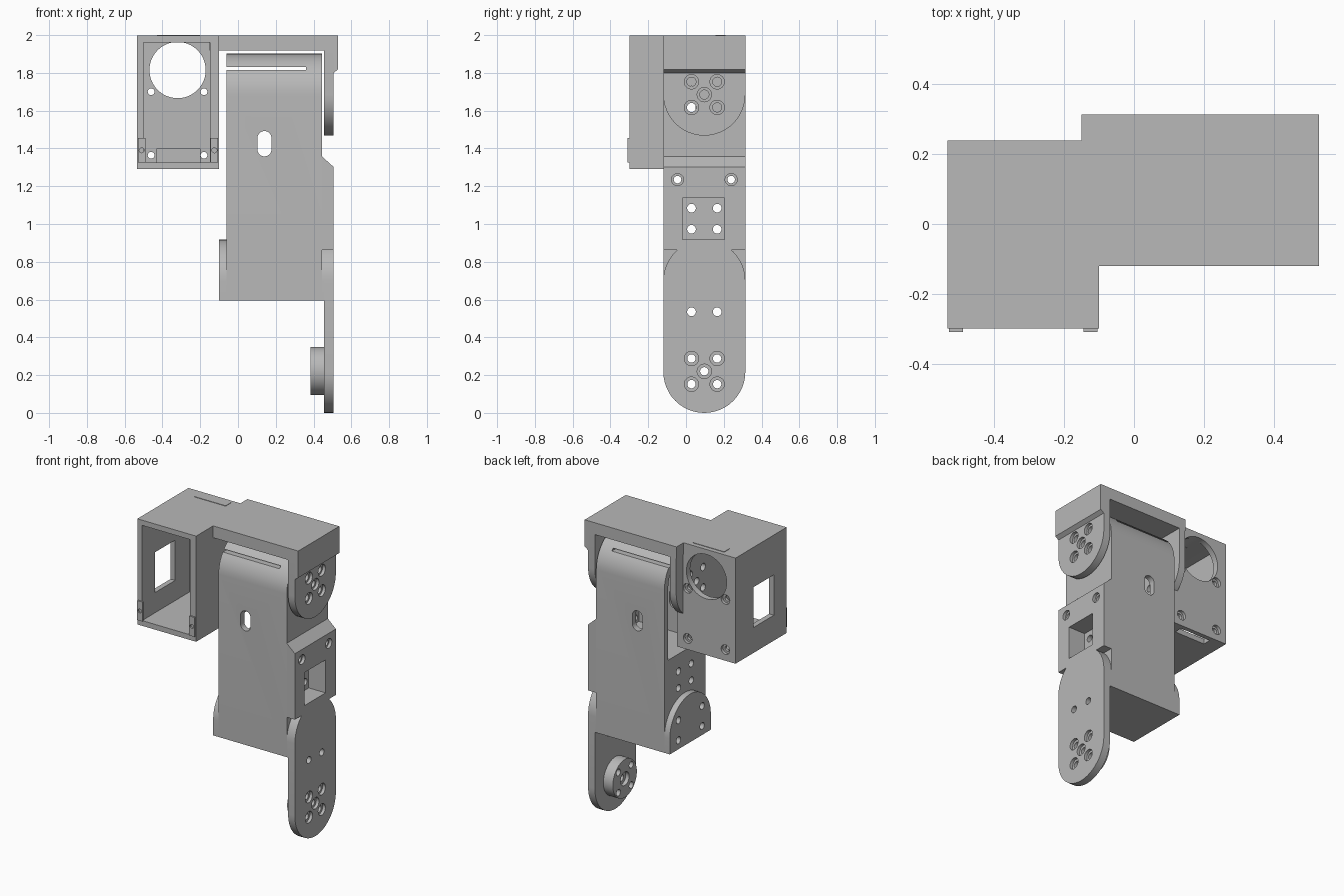
import bpy, bmesh, math

if "Cube" in bpy.data.objects:
    bpy.data.objects.remove(bpy.data.objects["Cube"])

grey = bpy.data.materials.new("plain_grey")
grey.use_nodes = True
grey.diffuse_color = (0.48, 0.48, 0.48, 1)
grey.node_tree.nodes["Principled BSDF"].inputs["Base Color"].default_value = grey.diffuse_color

YC, R = 0.097, 0.217            # joint axis and arm radius
TOP = 1.997
UPPER, KNEE, LOWER = 1.685, 0.70, 0.22


def rect(u0, u1, v0, v1):
    return [(u0, v0), (u1, v0), (u1, v1), (u0, v1)]


def arc(u, v, r, a0, a1, n=24):
    return [(u + r * math.cos(math.radians(a0 + (a1 - a0) * i / n)),
             v + r * math.sin(math.radians(a0 + (a1 - a0) * i / n))) for i in range(n + 1)]


def circle(u, v, r, n=32):
    return arc(u, v, r, 0, 360, n)[:-1]


def stadium(u, v0, v1, r):
    return arc(u, v1, r, 0, 180) + arc(u, v0, r, 180, 360)


def dome(u, v0, v1, r):
    """Flat end at v0, half-round centred on v1."""
    s = 1 if v1 > v0 else -1
    return [(u - r, v0), (u + r, v0)] + arc(u, v1, r, 0, 180 * s)


def prism(name, pts, axis, a, b):
    """Extrude a 2D outline along an axis between a and b."""
    place = {"x": lambda u, v, w: (w, u, v),
             "y": lambda u, v, w: (u, w, v),
             "z": lambda u, v, w: (u, v, w)}[axis]
    bm = bmesh.new()
    lo = [bm.verts.new(place(u, v, a)) for u, v in pts]
    hi = [bm.verts.new(place(u, v, b)) for u, v in pts]
    bm.faces.new(lo)
    bm.faces.new(hi)
    for i in range(len(pts)):
        j = (i + 1) % len(pts)
        bm.faces.new((lo[i], lo[j], hi[j], hi[i]))
    bmesh.ops.recalc_face_normals(bm, faces=bm.faces)
    mesh = bpy.data.meshes.new(name)
    bm.to_mesh(mesh)
    bm.free()
    mesh.materials.append(grey)
    ob = bpy.data.objects.new(name, mesh)
    bpy.context.collection.objects.link(ob)
    return ob


def activate(ob):
    bpy.ops.object.select_all(action="DESELECT")
    ob.select_set(True)
    bpy.context.view_layer.objects.active = ob


def cut(ob, cutters):
    """Subtract each (outline, axis, a, b) from the part."""
    for spec in cutters:
        tool = prism("cutter", *spec)
        tool.hide_render = True
        mod = ob.modifiers.new("cut", "BOOLEAN")
        mod.operation, mod.solver, mod.object = "DIFFERENCE", "EXACT", tool
        activate(ob)
        bpy.ops.object.modifier_apply(modifier=mod.name)
        bpy.data.objects.remove(tool)


def holes(centres, r, axis, a, b):
    return [(circle(u, v, r), axis, a, b) for u, v in centres]


def grid(u, v, du, dv):
    return [(u + i * du, v + j * dv) for i in (-1, 1) for j in (-1, 1)]


def joint(z):
    return grid(YC, z, 0.068, 0.068) + [(YC, z)]


# Servo case: open front, round motor hole behind, side window, cable slot
case = prism("servo_case", rect(-0.535, -0.10, 1.29, TOP), "y", -0.30, 0.24)
screws = grid(-0.32, 1.532, 0.14, 0.168)
slot = rect(-0.43, -0.20, 0.155, 0.21)
cut(case, [(rect(-0.50, -0.147, 1.325, 1.962), "y", -0.4, 0.20),
           (circle(-0.32, 1.815, 0.149, 48), "y", 0.1, 0.3),
           (rect(-0.165, 0.05, 1.46, 1.73), "x", -0.6, -0.45),
           (slot, "z", 1.2, 1.4)]
    + holes(screws, 0.018, "y", 0.1, 0.3) + holes(screws, 0.032, "y", 0.22, 0.3)
    + holes(joint(UPPER), 0.024, "x", -0.2, 0))
prism("case_top_plate", slot, "z", TOP, 2.0)

# Snap tabs on the case front
for side, x in (("right", -0.51), ("left", -0.125)):
    tab = prism(side + "_case_tab", rect(x - 0.02, x + 0.02, 1.325, 1.455), "y", -0.31, -0.30)
    cut(tab, holes([(x, 1.39)], 0.013, "y", -0.35, -0.25))

# Upper bracket: roof, two round-ended arms, thick outer shoulder
y0, y1 = YC - R, YC + R
prism("bracket_roof", rect(-0.15, 0.53, 1.918, TOP), "y", y0, y1)
inner_arm = prism("bracket_inner_arm", dome(YC, 1.93, UPPER, R), "x", -0.147, -0.10)
cut(inner_arm, holes(joint(UPPER), 0.024, "x", -0.2, 0))
outer_arm = prism("bracket_outer_arm", dome(YC, 1.93, UPPER, R), "x", 0.455, 0.505)
cut(outer_arm, holes(joint(UPPER), 0.024, "x", 0.4, 0.6)
    + holes(joint(UPPER), 0.038, "x", 0.485, 0.6))
prism("bracket_shoulder", [(0.50, 1.80), (0.505, 1.80), (0.53, 1.818), (0.53, 1.93), (0.50, 1.93)],
      "y", y0, y1)

# Leg body: round-topped shell, open on the inner side above a solid base
pocket = grid(YC, 1.028, 0.068, 0.056)
bolts = [(YC - 0.142, 1.235), (YC + 0.142, 1.235)]
body = prism("leg_body", dome(YC, 0.595, UPPER, R), "x", -0.06, 0.445)
cut(body, [(dome(YC, 1.20, UPPER, R - 0.04), "x", -0.2, 0.405),
           (rect(-0.2, 0.36, 1.816, 1.831), "y", -0.3, 0.5),
           (stadium(0.14, 1.395, 1.455, 0.037), "y", -0.3, 0.5),
           (rect(-0.018, 0.205, 0.917, 1.138), "x", 0.38, 0.6)]
    + holes(pocket, 0.023, "x", -0.2, 0.6)
    + holes(bolts, 0.02, "x", 0.2, 0.6)
    + holes(joint(UPPER), 0.024, "x", 0.2, 0.6))

# Raised block on the outer side of the leg
block = prism("leg_side_block", [(0.445, 0.862), (0.505, 0.862), (0.505, 1.303), (0.445, 1.357)],
              "y", y0, y1)
cut(block, [(rect(-0.018, 0.205, 0.917, 1.138), "x", 0.4, 0.6)]
    + holes(bolts, 0.02, "x", 0.4, 0.6) + holes(bolts, 0.032, "x", 0.485, 0.6))

# Lower plate with its filler behind, reaching down to the lowest joint
prism("plate_filler", dome(YC, 0.595, KNEE, R), "x", 0.445, 0.456)
plate = prism("lower_plate", stadium(YC, R, KNEE, R), "x", 0.455, 0.505)
cut(plate, holes(joint(LOWER), 0.022, "x", 0.4, 0.6)
    + holes(joint(LOWER), 0.038, "x", 0.485, 0.6)
    + holes([(YC - 0.068, 0.535), (YC + 0.068, 0.535)], 0.023, "x", 0.4, 0.6))

# Hub on the inner face of the lower plate
hub = prism("joint_hub", circle(YC, LOWER + 0.002, 0.127, 48), "x", 0.385, 0.456)
cut(hub, holes(joint(LOWER), 0.022, "x", 0.3, 0.6)
    + holes([(YC, LOWER)], 0.045, "x", 0.3, 0.41))

# Round-topped ear on the inner side of the leg
ear = prism("leg_inner_ear", dome(YC, 0.595, KNEE, R), "x", -0.10, -0.06)
cut(ear, holes(grid(YC, 0.722, 0.125, 0.067), 0.023, "x", -0.2, 0))

# Smooth the round walls, keep every corner crisp
for ob in bpy.context.scene.objects:
    if ob.type == "MESH" and grey.name in ob.data.materials:
        activate(ob)
        bpy.ops.object.shade_smooth_by_angle(angle=math.radians(30))
